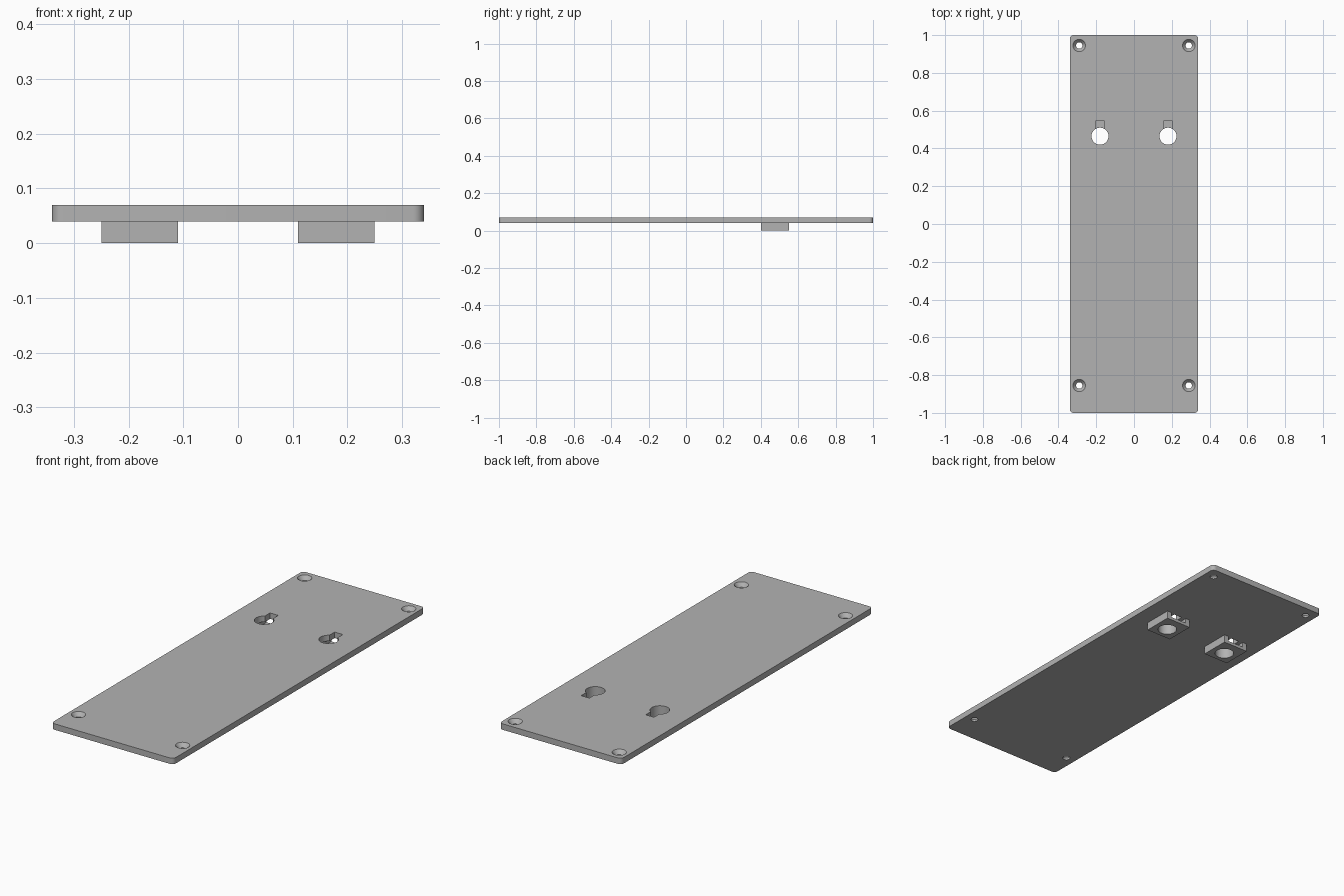
import bpy, bmesh, math

cube = bpy.data.objects.get("Cube")
if cube:
    bpy.data.objects.remove(cube, do_unlink=True)

grey = bpy.data.materials.new("plain grey")
grey.use_nodes = True
colour = (0.45, 0.45, 0.45, 1)
grey.diffuse_color = colour
grey.node_tree.nodes["Principled BSDF"].inputs["Base Color"].default_value = colour

PLATE_LOW, PLATE_TOP = 0.04, 0.07
KEY_X, KEY_Y, KEY_R = 0.18, 0.465, 0.045


def add_object(name, bm):
    mesh = bpy.data.meshes.new(name)
    bmesh.ops.recalc_face_normals(bm, faces=bm.faces)
    bm.to_mesh(mesh)
    bm.free()
    mesh.materials.append(grey)
    obj = bpy.data.objects.new(name, mesh)
    bpy.context.collection.objects.link(obj)
    return obj


def box(name, x0, x1, y0, y1, z0, z1, corner=0):
    bm = bmesh.new()
    bmesh.ops.create_cube(bm, size=1)
    for v in bm.verts:
        v.co.x = x1 if v.co.x > 0 else x0
        v.co.y = y1 if v.co.y > 0 else y0
        v.co.z = z1 if v.co.z > 0 else z0
    if corner:
        upright = [e for e in bm.edges
                   if abs(e.verts[0].co.z - e.verts[1].co.z) > 0.001]
        bmesh.ops.bevel(bm, geom=upright, offset=corner, segments=8,
                        profile=0.5, affect='EDGES')
    return add_object(name, bm)


def turned(name, x, y, profile, sides=48):
    """Solid of revolution from (radius, height) pairs."""
    bm = bmesh.new()
    rings = [[bm.verts.new((x + r * math.cos(math.tau * i / sides),
                            y + r * math.sin(math.tau * i / sides), z))
              for i in range(sides)] for r, z in profile]
    for low, high in zip(rings, rings[1:]):
        for i in range(sides):
            j = (i + 1) % sides
            bm.faces.new((low[i], low[j], high[j], high[i]))
    bm.faces.new(rings[0])
    bm.faces.new(rings[-1])
    return add_object(name, bm)


def cut(obj, cutter):
    cutter.hide_render = True
    mod = obj.modifiers.new("cut", 'BOOLEAN')
    mod.operation = 'DIFFERENCE'
    mod.solver = 'EXACT'
    mod.object = cutter
    bpy.context.view_layer.objects.active = obj
    bpy.ops.object.modifier_apply(modifier=mod.name)
    bpy.data.objects.remove(cutter, do_unlink=True)


def smooth(obj):
    bpy.ops.object.select_all(action='DESELECT')
    obj.select_set(True)
    bpy.context.view_layer.objects.active = obj
    bpy.ops.object.shade_smooth_by_angle(angle=math.radians(30))


# Mounting plate with rounded corners
plate = box("mounting_plate", -0.34, 0.34, -1, 1, PLATE_LOW, PLATE_TOP, 0.02)

for side, label in ((1, "left"), (-1, "right")):
    # Countersunk screw holes
    for y in (0.945, -0.855):
        cut(plate, turned("screw_cutter", side * 0.29, y,
                          [(0.017, 0), (0.017, 0.05),
                           (0.033, PLATE_TOP), (0.033, 0.1)]))

    # Keyhole opening in the plate
    x = side * KEY_X
    cut(plate, turned("keyhole_cutter", x, KEY_Y, [(KEY_R, -0.1), (KEY_R, 0.2)]))
    cut(plate, box("slot_cutter", x - 0.023, x + 0.023, KEY_Y, 0.545, 0, 0.2))

    # Block below, with a floor and a head pocket open at the back
    block = box(label + "_keyhole_block", x - 0.07, x + 0.07,
                0.40, 0.55, 0, PLATE_LOW)
    cut(block, turned("keyhole_cutter", x, KEY_Y, [(KEY_R, -0.1), (KEY_R, 0.2)]))
    cut(block, box("pocket_cutter", x - KEY_R, x + KEY_R, KEY_Y, 0.6, 0.015, 0.1))
    smooth(block)

smooth(plate)
